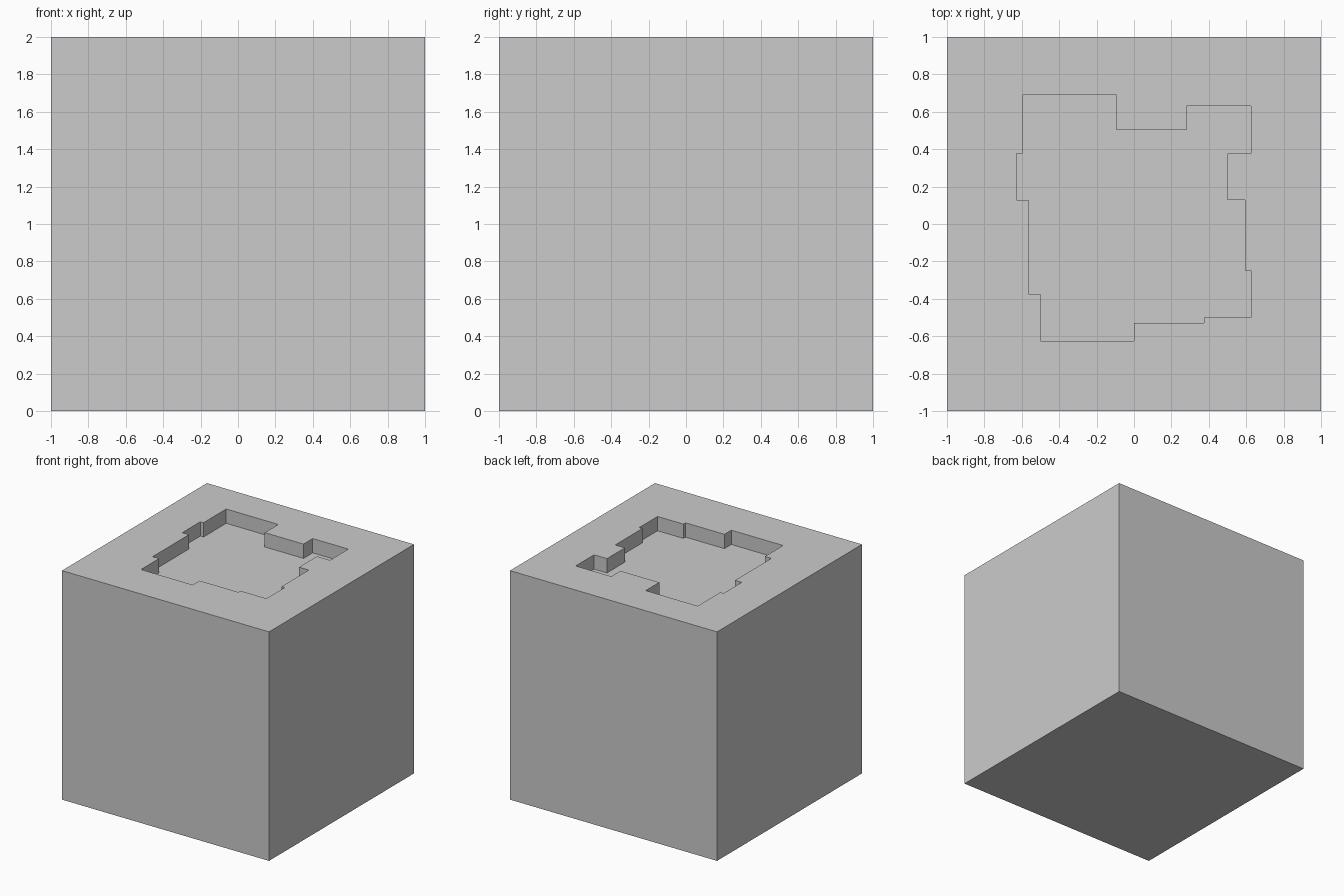
import bpy, bmesh

if "Cube" in bpy.data.objects:
    bpy.data.objects.remove(bpy.data.objects["Cube"])

DEPTH = 0.125  # recess depth below the top face

# Stepped recess outline, seen from above: alternating corner x and y values
XS = [-0.597, -0.094, 0.281, 0.625, 0.5, 0.594, 0.625, 0.375, 0.0, -0.5, -0.563, -0.628]
YS = [0.69, 0.503, 0.63, 0.376, 0.128, -0.248, -0.5, -0.53, -0.625, -0.375, 0.128, 0.378]
outline = []
for i, x in enumerate(XS):
    outline += [(x, YS[i - 1]), (x, YS[i])]


def make_object(name, bm):
    bmesh.ops.recalc_face_normals(bm, faces=bm.faces)
    mesh = bpy.data.meshes.new(name)
    bm.to_mesh(mesh)
    bm.free()
    obj = bpy.data.objects.new(name, mesh)
    bpy.context.collection.objects.link(obj)
    return obj


# Solid cube body standing on the ground
bm = bmesh.new()
bmesh.ops.create_cube(bm, size=2)
bmesh.ops.translate(bm, verts=bm.verts, vec=(0, 0, 1))
block = make_object("block", bm)

# Prism that carves the recess
bm = bmesh.new()
floor = bm.faces.new([bm.verts.new((x, y, 2 - DEPTH)) for x, y in outline])
ext = bmesh.ops.extrude_face_region(bm, geom=[floor], use_keep_orig=True)
top = [v for v in ext["geom"] if isinstance(v, bmesh.types.BMVert)]
bmesh.ops.translate(bm, verts=top, vec=(0, 0, DEPTH + 0.2))
cutter = make_object("recess_cutter", bm)
cutter.hide_render = True

# Carve and apply
mod = block.modifiers.new("recess", "BOOLEAN")
mod.operation = "DIFFERENCE"
mod.solver = "EXACT"
mod.object = cutter
bpy.context.view_layer.objects.active = block
bpy.ops.object.modifier_apply(modifier=mod.name)
bpy.data.objects.remove(cutter)
